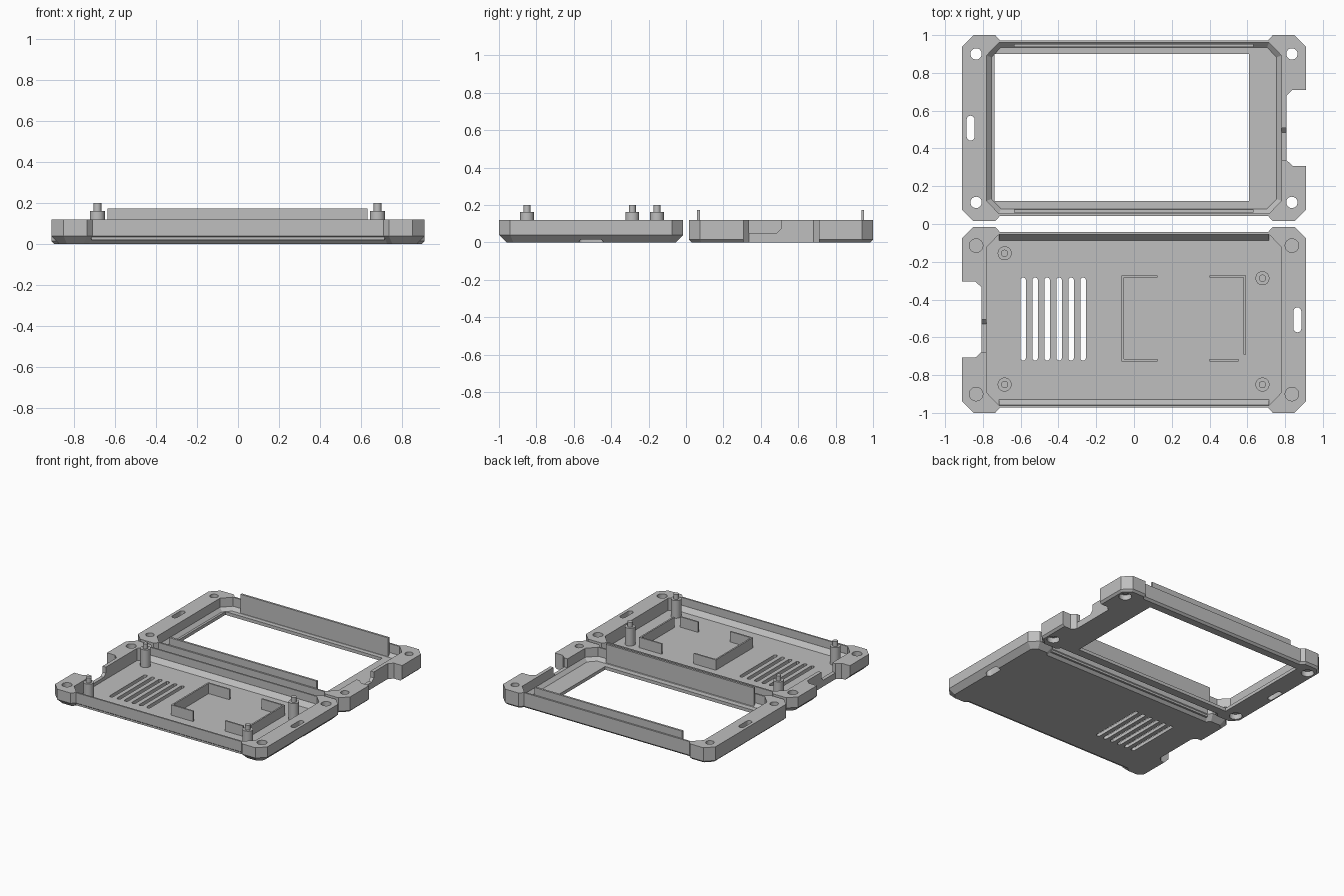
import bpy, bmesh, math

if "Cube" in bpy.data.objects:
    bpy.data.objects.remove(bpy.data.objects["Cube"])

gray = bpy.data.materials.new("plain gray")
gray.diffuse_color = (0.52, 0.52, 0.52, 1)
gray.use_nodes = True
gray.node_tree.nodes["Principled BSDF"].inputs["Base Color"].default_value = gray.diffuse_color

FLOOR, TOP = 0.025, 0.12
CY = 0.5075          # distance of each shell centre from y = 0


def inset(pts, d):
    """Mitred inward offset of a counter-clockwise outline."""
    out = []
    for i, (x, y) in enumerate(pts):
        (ax, ay), (bx, by) = pts[i - 1], pts[(i + 1) % len(pts)]
        l1, l2 = math.hypot(x - ax, y - ay), math.hypot(bx - x, by - y)
        n1 = (-(y - ay) / l1, (x - ax) / l1)
        n2 = (-(by - y) / l2, (bx - x) / l2)
        k = d / (1 + n1[0] * n2[0] + n1[1] * n2[1])
        out.append((x + k * (n1[0] + n2[0]), y + k * (n1[1] + n2[1])))
    return out


def loft(name, rings):
    """Solid through (outline, z) rings with capped ends."""
    bm = bmesh.new()
    loops = [[bm.verts.new((x, y, z)) for x, y in pts] for pts, z in rings]
    n = len(loops[0])
    for a, b in zip(loops, loops[1:]):
        for i in range(n):
            j = (i + 1) % n
            bm.faces.new((a[i], a[j], b[j], b[i]))
    bm.faces.new(loops[0][::-1])
    bm.faces.new(loops[-1])
    bmesh.ops.recalc_face_normals(bm, faces=bm.faces)
    me = bpy.data.meshes.new(name)
    bm.to_mesh(me)
    bm.free()
    ob = bpy.data.objects.new(name, me)
    bpy.context.collection.objects.link(ob)
    me.materials.append(gray)
    return ob


def prism(name, pts, z0, z1):
    return loft(name, [(pts, z0), (pts, z1)])


def rect(x0, x1, y0, y1):
    return [(x0, y0), (x1, y0), (x1, y1), (x0, y1)]


def stadium(x, y, r, half, n=8):
    """Rounded slot outline running along y; half = 0 gives a circle."""
    pts = []
    for side, start in ((1, 0), (-1, math.pi)):
        for i in range(n + (1 if half else 0)):
            a = start + math.pi * i / n
            pts.append((x + r * math.cos(a), y + side * half + r * math.sin(a)))
    return pts


def cut(ob, cutters):
    for c in cutters:
        m = ob.modifiers.new("cut", 'BOOLEAN')
        m.operation, m.solver, m.object = 'DIFFERENCE', 'EXACT', c
    dg = bpy.context.evaluated_depsgraph_get()
    me = bpy.data.meshes.new_from_object(ob.evaluated_get(dg))
    ob.modifiers.clear()
    ob.data = me
    me.materials.clear()
    me.materials.append(gray)
    for c in cutters:
        bpy.data.objects.remove(c)


def smooth(ob):
    for o in bpy.context.selected_objects:
        o.select_set(False)
    ob.select_set(True)
    bpy.context.view_layer.objects.active = ob
    bpy.ops.object.shade_smooth_by_angle(angle=math.radians(30))


# Outline with four corner lobes, and the octagonal pocket
quarter = [(0.91, 0.4325), (0.85, 0.4925), (0.735, 0.4925), (0.71, 0.465)]
outline = (quarter + [(-x, y) for x, y in quarter[::-1]]
           + [(-x, -y) for x, y in quarter] + [(x, -y) for x, y in quarter[::-1]])
q = [(0.78, 0.385), (0.715, 0.4525)]
pocket = q + [(-x, y) for x, y in q[::-1]] + [(-x, -y) for x, y in q] + [(x, -y) for x, y in q[::-1]]


def shell(name, cy, s, chamfer, pocket_chamfer):
    """Open half shell; s mirrors the connector side in x."""
    def at(pts):
        p = [(s * x, y + cy) for x, y in pts]
        return p if s > 0 else p[::-1]
    ob = loft(name, [(at(inset(outline, chamfer)), 0), (at(outline), chamfer), (at(outline), TOP)])
    # connector bay in the side, and the port opening in the thin wall behind it
    bay = [(-1, 0.203), (-1, -0.2), (-0.84, -0.2), (-0.808, -0.17), (-0.808, 0.173), (-0.84, 0.203)]
    port = loft("port", [(at(rect(-0.85, -0.74, -0.17, -0.022)), 0.05),
                         (at(rect(-0.85, -0.74, -0.17, 0.002)), 0.074),
                         (at(rect(-0.85, -0.74, -0.17, 0.002)), 0.2)])
    cut(ob, [
        loft("pocket", [(at(inset(pocket, pocket_chamfer)), FLOOR),
                        (at(pocket), FLOOR + max(pocket_chamfer, 0.01)), (at(pocket), 0.2)]),
        prism("bay", at(bay), -0.1, 0.2),
        port,
        prism("strap_slot", at(stadium(0.865, 0, 0.021, 0.045)), -0.1, 0.2)])
    return ob


corners = [(x, y) for x in (-0.836, 0.836) for y in (-0.393, 0.393)]

# Bottom tray: blind screw holes and vent slots
tray = shell("tray", -CY, 1, 0.04, 0.0)
cut(tray, [prism("hole", stadium(x, y - CY, 0.036, 0, 12), 0.04, 0.2) for x, y in corners]
    + [prism("vent", stadium(-0.587 + 0.0635 * i, -0.503, 0.015, 0.205, 6), -0.1, 0.1) for i in range(6)])
smooth(tray)

# Sloped fillets along the long tray walls
for side in (-1, 1):
    y0, y1 = -CY + side * 0.46, -CY + side * 0.417
    yt = -CY + side * 0.452
    a, b = sorted((y0, y1))
    c, d = sorted((y0, yt))
    loft("wall_fillet", [(rect(-0.715, 0.715, a, b), FLOOR - 0.005),
                         (rect(-0.715, 0.715, c, d), 0.06)])

# Stepped standoffs for the circuit board
for x, y in ((-0.685, -0.155), (-0.685, -0.85), (0.68, -0.287), (0.68, -0.85)):
    big, pin = stadium(x, y, 0.037, 0, 12), stadium(x, y, 0.019, 0, 12)
    smooth(loft("standoff", [(big, FLOOR - 0.005), (big, 0.162), (pin, 0.162), (pin, 0.2)]))

# Thin retaining brackets on the tray floor
t = 0.012
left = [(-0.065, -0.728), (0.125, -0.728), (0.125, -0.728 + t), (-0.065 + t, -0.728 + t),
        (-0.065 + t, -0.272 - t), (0.125, -0.272 - t), (0.125, -0.272), (-0.065, -0.272)]
right = [(0.593, -0.272), (0.4, -0.272), (0.4, -0.272 - t), (0.593 - t, -0.272 - t),
         (0.593 - t, -0.69), (0.593, -0.69)]
for name, pts in (("left_bracket", left), ("right_bracket", right),
                  ("short_bracket", rect(0.4, 0.552, -0.728, -0.728 + t))):
    prism(name, pts, FLOOR - 0.005, 0.105)

# Screen bezel: window and through holes with countersunk recesses
bezel = shell("bezel", CY, -1, 0.015, 0.025)
cuts = [prism("window", rect(-0.738, 0.608, 0.122, 0.9), -0.1, 0.1)]
for x, y in corners:
    cuts.append(prism("hole", stadium(x, y + CY, 0.03, 0, 12), -0.1, 0.2))
    cuts.append(prism("recess", stadium(x, y + CY, 0.045, 0, 12), -0.1, 0.04))
cut(bezel, cuts)
smooth(bezel)

# Raised lips that slide inside the tray walls
for y in (0.068, 0.945):
    prism("lip", rect(-0.635, 0.632, y - 0.008, y + 0.008), FLOOR - 0.005, 0.173)
